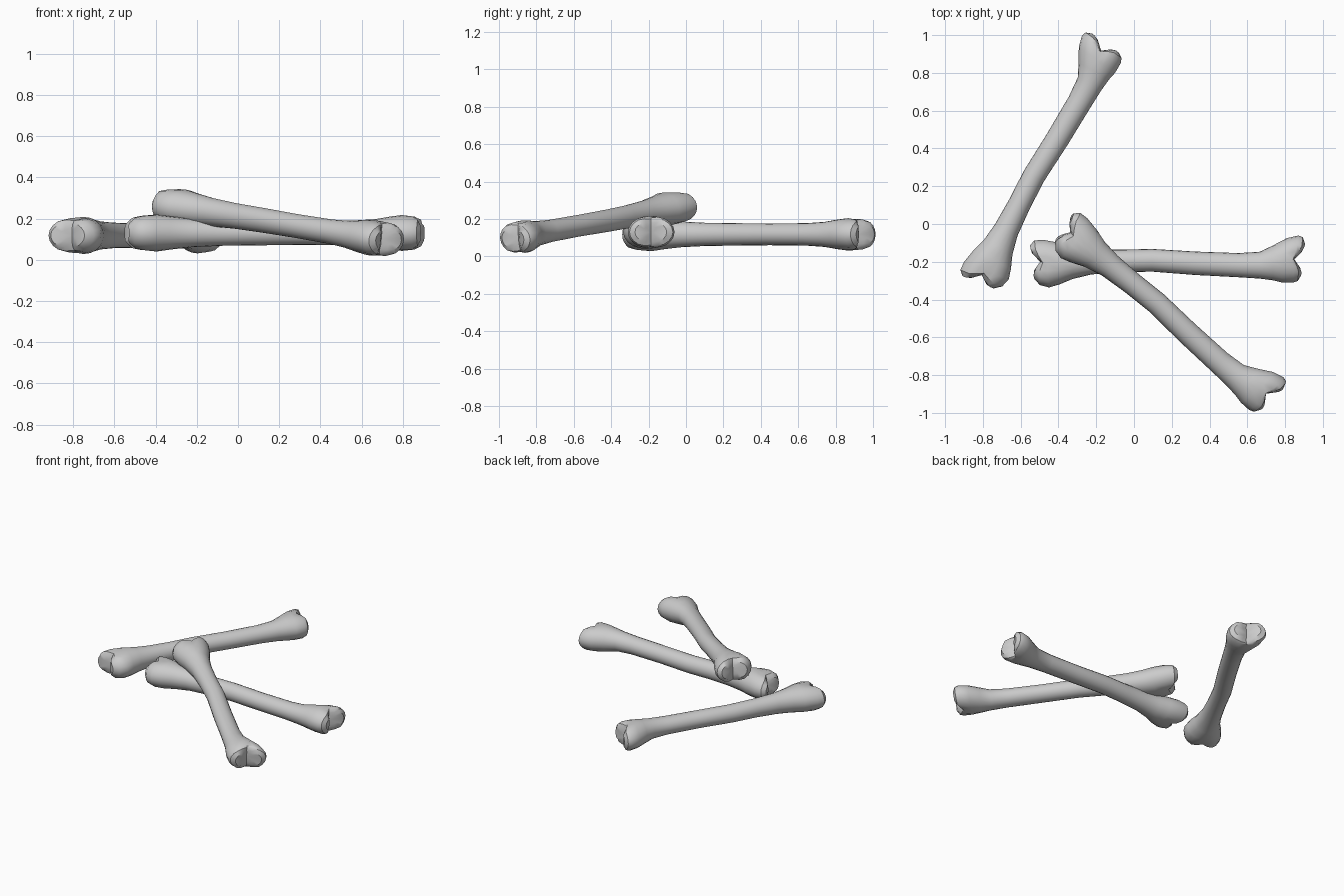
import bpy, bmesh
from math import sin, cos, pi, radians

if "Cube" in bpy.data.objects:
    bpy.data.objects.remove(bpy.data.objects["Cube"])

SIDES = 20

# bone sections along its length: x, half width, half thickness, sideways offset, notch depth
SECTIONS = [
    (-0.722, 0.045, 0.035, 0.000, 0.050),
    (-0.715, 0.088, 0.062, 0.000, 0.050),
    (-0.688, 0.118, 0.084, -0.005, 0.030),
    (-0.640, 0.126, 0.092, -0.010, 0.008),
    (-0.570, 0.110, 0.090, -0.010, 0),
    (-0.500, 0.085, 0.080, -0.006, 0),
    (-0.400, 0.067, 0.069, 0.000, 0),
    (-0.250, 0.060, 0.062, 0.004, 0),
    (-0.080, 0.060, 0.060, 0.008, 0),
    (0.150, 0.062, 0.058, -0.008, 0),
    (0.380, 0.064, 0.060, -0.018, 0),
    (0.490, 0.071, 0.067, -0.018, 0),
    (0.560, 0.092, 0.079, -0.006, 0),
    (0.620, 0.117, 0.087, 0.008, 0),
    (0.680, 0.125, 0.089, 0.014, 0.012),
    (0.705, 0.116, 0.080, 0.014, 0.035),
    (0.720, 0.085, 0.058, 0.012, 0.050),
    (0.724, 0.045, 0.035, 0.012, 0.050),
]


def bone(name, centre, yaw, tilt=0, roll=0):
    bm = bmesh.new()
    rings = []
    for x, w, t, off, notch in SECTIONS:
        end = 1 if x > 0 else -1
        ring = []
        for i in range(SIDES):
            a = 2 * pi * i / SIDES
            y, z = w * cos(a), t * sin(a)
            # groove between the two knuckles, one knuckle slightly longer
            groove = max(0, 1 - abs(y) / 0.06)
            dx = -notch * groove + (0.12 * y if abs(x) > 0.6 else 0)
            if notch:
                z *= 1 - 0.14 * groove
            ring.append(bm.verts.new((x + end * dx, y + off, z)))
        rings.append(ring)
    for r, s in zip(rings, rings[1:]):
        for i in range(SIDES):
            j = (i + 1) % SIDES
            bm.faces.new((r[i], r[j], s[j], s[i]))
    # knuckle end caps fan into the bottom of the groove
    for ring, sec in ((rings[0], SECTIONS[0]), (rings[-1], SECTIONS[-1])):
        end = 1 if sec[0] > 0 else -1
        c = bm.verts.new((sec[0] - end * sec[4], sec[3], 0))
        for i in range(SIDES):
            bm.faces.new((ring[i], ring[(i + 1) % SIDES], c))
    bmesh.ops.recalc_face_normals(bm, faces=bm.faces)
    me = bpy.data.meshes.new(name)
    bm.to_mesh(me)
    bm.free()
    ob = bpy.data.objects.new(name, me)
    bpy.context.collection.objects.link(ob)
    ob.location = centre
    ob.rotation_euler = (radians(roll), radians(tilt), radians(yaw))
    bpy.ops.object.select_all(action='DESELECT')
    ob.select_set(True)
    bpy.context.view_layer.objects.active = ob
    bpy.ops.object.shade_smooth_by_angle(angle=radians(35))
    return ob


# two bones lying flat, one leaning across
bone("bone_left", (-0.485, 0.32, 0.118), 61.5)
bone("bone_flat", (0.175, -0.20, 0.13), 0)
bone("bone_leaning", (0.175, -0.475, 0.182), -40, 7)
